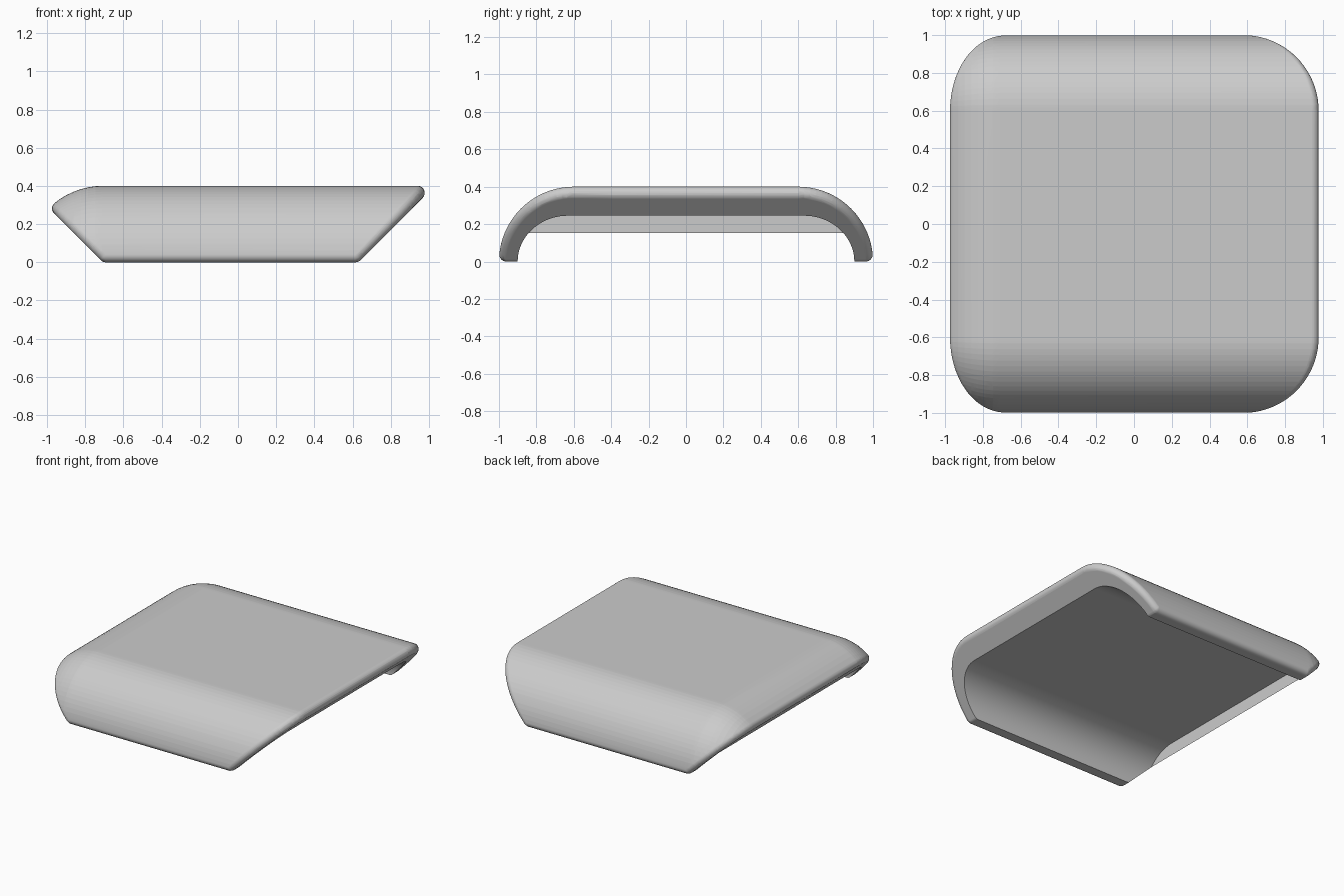
import bpy, bmesh, math
from itertools import combinations
from mathutils import Vector

cube = bpy.data.objects.get("Cube")
if cube:
    bpy.data.objects.remove(cube, do_unlink=True)

HEIGHT = 0.4      # arch radius and overall height
SIDE = 0.6        # y of the arch centres
FILLET = 0.037    # rounding of the outer rim
BACK = -0.708     # where the rounded end begins
FRONT = 0.63      # foot of the slanted open end


def arch(x, half, ry, rz, steps):
    """Points of a flat-topped arch standing on z = 0."""
    pts = []
    for side in (1, -1):
        for i in range(steps + 1):
            a = math.pi / 2 * (i if side > 0 else steps - i) / steps
            pts.append(Vector((x, side * (half + ry * math.cos(a)), rz * math.sin(a))))
    return pts


def hull(points):
    """Convex solid around points."""
    bm = bmesh.new()
    for p in points:
        bm.verts.new(p)
    bmesh.ops.remove_doubles(bm, verts=bm.verts[:], dist=0.002)
    res = bmesh.ops.convex_hull(bm, input=bm.verts[:])
    junk = {g for g in res["geom_interior"] + res["geom_unused"]
            if isinstance(g, bmesh.types.BMVert)}
    bmesh.ops.delete(bm, geom=[v for v in junk if v.is_valid], context='VERTS')
    bmesh.ops.recalc_face_normals(bm, faces=bm.faces[:])
    bm.normal_update()
    return bm


def add_object(name, bm):
    bmesh.ops.dissolve_limit(bm, angle_limit=0.002, verts=bm.verts[:], edges=bm.edges[:])
    mesh = bpy.data.meshes.new(name)
    bm.to_mesh(mesh)
    bm.free()
    obj = bpy.data.objects.new(name, mesh)
    bpy.context.collection.objects.link(obj)
    return obj


# Core of the cover: arch loft with a domed end, trimmed by slanted planes
core_radius = HEIGHT - FILLET
points = arch(1.3, SIDE, core_radius, core_radius, 20)
for i in range(17):
    a = math.pi / 2 * i / 16
    r = core_radius * math.cos(a)
    points += arch(BACK - core_radius * math.sin(a), SIDE, r, r, 20)
core = hull(points)
planes = [(Vector((FRONT, 0, 0)), Vector((1, 0, -1)).normalized()),
          (Vector((BACK, 0, 0)), Vector((-1, 0, -1)).normalized()),
          (Vector((0, 0, 0)), Vector((0, 0, -1)))]
for co, normal in planes:
    bmesh.ops.bisect_plane(core, geom=core.verts[:] + core.edges[:] + core.faces[:],
                           plane_co=co - normal * FILLET, plane_no=normal,
                           clear_outer=True)
trimmed = hull([v.co.copy() for v in core.verts])
core.free()

# Swell the core by the fillet radius so that every rim is rounded
points = []
for v in trimmed.verts:
    normals = []
    for f in v.link_faces:
        if all((f.normal - n).length > 0.01 for n in normals):
            normals.append(f.normal.copy())
    points += [v.co + n * FILLET for n in normals]
    for a, b in combinations(normals, 2):
        if a.angle(b) > 0.3:
            points += [v.co + a.slerp(b, k / 8) * FILLET for k in range(1, 8)]
trimmed.free()
cover = add_object("cover_shell", hull(points))

# Hollow underside, leaving a straight lip below the domed end
hollow = []
for x in (-0.86, 1.3):
    ring = arch(x, 0.63, 0.27, 0.245, 20)
    hollow += ring + [Vector((x, y, -0.2)) for y in (-0.9, 0.9)]
cutter = add_object("hollow_cutter", hull(hollow))
cutter.hide_render = True
cut = cover.modifiers.new("hollow", 'BOOLEAN')
cut.operation = 'DIFFERENCE'
cut.solver = 'EXACT'
cut.object = cutter
bpy.ops.object.select_all(action='DESELECT')
cover.select_set(True)
bpy.context.view_layer.objects.active = cover
bpy.ops.object.modifier_apply(modifier=cut.name)
bpy.data.objects.remove(cutter, do_unlink=True)

# Plain grey finish
grey = bpy.data.materials.new("plain_grey")
grey.use_nodes = True
colour = (0.6, 0.6, 0.6, 1)
grey.diffuse_color = colour
grey.node_tree.nodes["Principled BSDF"].inputs["Base Color"].default_value = colour
cover.data.materials.clear()
cover.data.materials.append(grey)

bpy.ops.object.shade_smooth_by_angle(angle=math.radians(32))
weighted = cover.modifiers.new("even_shading", 'WEIGHTED_NORMAL')
weighted.keep_sharp = True
